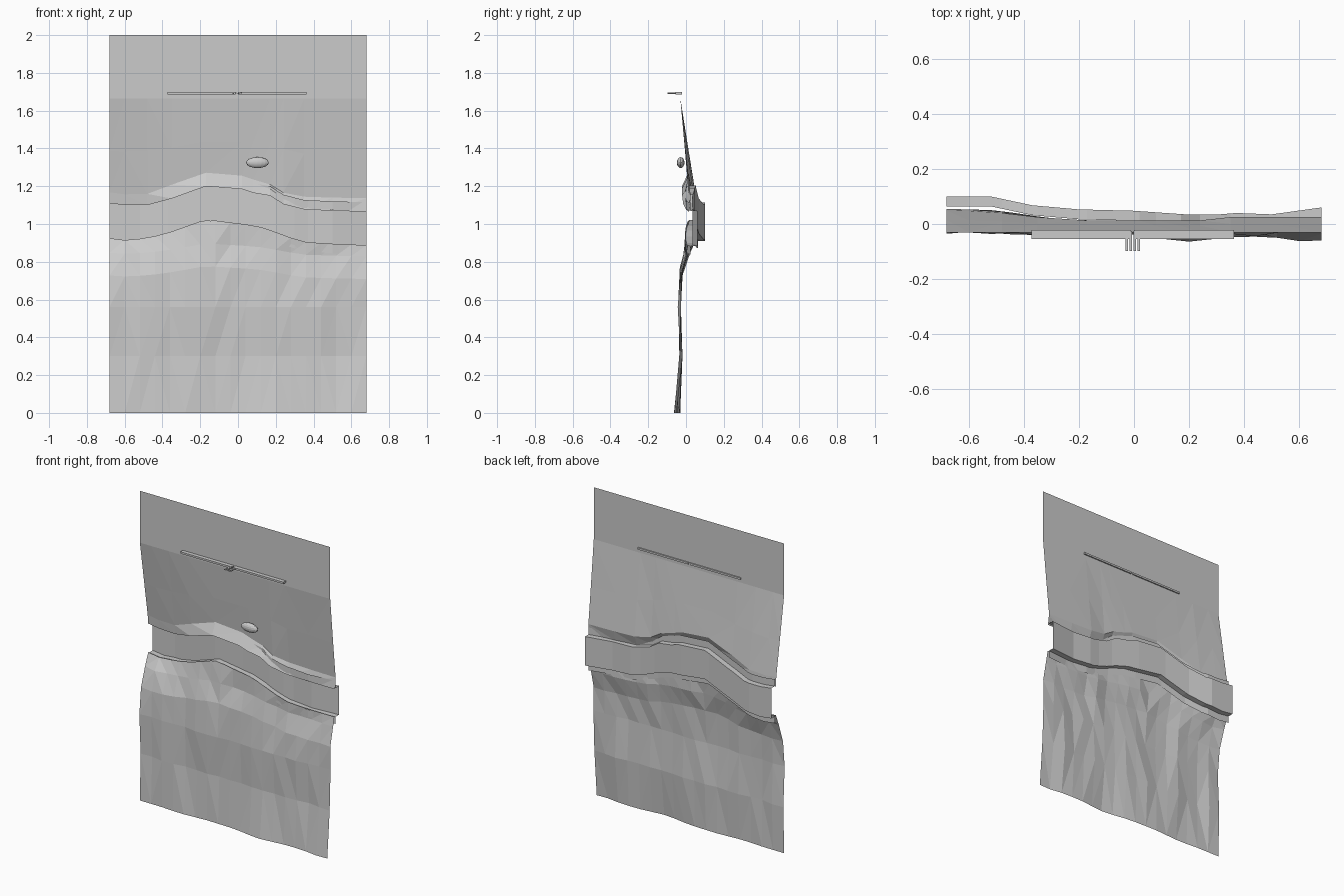
import bpy, bmesh, random
from mathutils import Matrix

if "Cube" in bpy.data.objects:
    bpy.data.objects.remove(bpy.data.objects["Cube"])
random.seed(4)


def lerp(table, x):
    """Piecewise linear lookup."""
    for (x0, v0), (x1, v1) in zip(table, table[1:]):
        if x <= x1:
            return v0 + (v1 - v0) * (x - x0) / (x1 - x0)
    return table[-1][1]


def finish(name, bm):
    bmesh.ops.recalc_face_normals(bm, faces=bm.faces)
    me = bpy.data.meshes.new(name)
    bm.to_mesh(me)
    bm.free()
    ob = bpy.data.objects.new(name, me)
    bpy.context.collection.objects.link(ob)
    return ob


def sheet(name, rows, tri=False):
    """Loft a sheet through rows of points."""
    bm = bmesh.new()
    vs = [[bm.verts.new(p) for p in r] for r in rows]
    for a, b in zip(vs, vs[1:]):
        for i in range(len(a) - 1):
            bm.faces.new((a[i], a[i + 1], b[i + 1], b[i]))
    if tri:
        bmesh.ops.triangulate(bm, faces=bm.faces)
    return finish(name, bm)


def box(bm, x0, x1, y0, y1, z0, z1):
    m = Matrix.Translation(((x0 + x1) / 2, (y0 + y1) / 2, (z0 + z1) / 2))
    bmesh.ops.create_cube(bm, size=1, matrix=m @ Matrix.Diagonal((x1 - x0, y1 - y0, z1 - z0, 1)))


# winding line of the channel: upper edge height and back depth
TOP = [(-.68, 1.11), (-.6, 1.10), (-.48, 1.10), (-.35, 1.135), (-.17, 1.20), (.02, 1.185),
       (.08, 1.165), (.17, 1.15), (.24, 1.105), (.35, 1.077), (.5, 1.07), (.68, 1.065)]
LOW = [(-.68, .925), (-.6, .915), (-.48, .925), (-.35, .96), (-.17, 1.025), (.02, 1.00),
       (.08, .995), (.17, .97), (.24, .94), (.35, .905), (.5, .895), (.68, .888)]
BACK = [(-.68, .10), (-.52, .10), (-.37, .068), (-.2, .053), (0, .048), (.2, .034),
        (.3, .034), (.37, .04), (.5, .035), (.68, .06)]
LIP = [(-.68, .055), (-.5, .05), (-.36, .012), (-.17, -.022), (.05, -.022), (.2, -.02), (.35, .0), (.68, .015)]
LOWLIP = [(-.68, .055), (-.5, .05), (-.3, .02), (0, .005), (.2, -.005), (.4, -.005), (.68, .012)]
FOOT = [(-.68, -.03), (-.5, -.032), (-.4, -.042), (-.2, -.03), (0, -.035), (.18, -.066),
        (.38, -.045), (.5, -.047), (.6, -.062), (.68, -.06)]
XS = sorted({p[0] for p in TOP} | {p[0] for p in BACK})

# channel strip with a flange above and below
rows = []
for edge, off, dy in [(TOP, .05, -.036), (TOP, .005, -.036), (TOP, .005, 0),
                      (LOW, -.005, 0), (LOW, -.005, -.036), (LOW, -.05, -.036)]:
    rows.append([(x, lerp(BACK, x) + dy, lerp(edge, x) + off) for x in XS])
sheet("channel_strip", rows)

# upper sheet
XU = [-.68, -.6, -.48, -.35, -.17, .02, .08, .17, .24, .35, .5, .68]
upper = [[(x, -.03, 2) for x in XU], [(x, -.03, 1.665) for x in XU]]
for t in (.55, 1):
    upper.append([(x, -.03 + t * (max(.025, lerp(LIP, x) * .9) + .03 - .012 * (abs(x) < .3)),
                   1.665 + t * (lerp(TOP, x) + .065 - 1.665) + random.uniform(-.01, .01)) for x in XU])
upper.append([(x, lerp(LIP, x), lerp(TOP, x)) for x in XU])
sheet("upper_sheet", upper, True)

# lower sheet, crumpled towards the foot
XL = [-.68 + 1.36 * i / 17 for i in range(18)]
lower = [[(x, lerp(LOWLIP, x), lerp(LOW, x)) for x in XL]]
for z, mid, k in [(.86, .0, .35), (.74, -.025, .1), (.56, -.035, .05), (.30, -.027, .0)]:
    row = []
    for x in XL:
        dz = (lerp(LOW, x) - .95) * .5 if z > .7 else 0
        row.append((x, mid + k * (lerp(LOWLIP, x) - .01) + random.uniform(-.009, .009), z + dz))
    lower.append(row)
lower.append([(x, lerp(FOOT, x), 0) for x in XL])
sheet("lower_sheet", lower, True)

# horizontal bar with forward prongs
bm = bmesh.new()
box(bm, -.373, -.012, -.055, -.022, 1.686, 1.698)
box(bm, .0, .363, -.055, -.022, 1.686, 1.698)
finish("cross_bar", bm)
bm = bmesh.new()
for i in range(4):
    x = -.03 + i * .014
    z = 1.688 + .003 * (i % 2)
    box(bm, x, x + .009, -.098, -.026, z, z + .006)
finish("bar_prongs", bm)

# oval pebble
bm = bmesh.new()
bmesh.ops.create_uvsphere(bm, u_segments=16, v_segments=8, radius=1,
                          matrix=Matrix.Translation((.103, -.028, 1.325)) @ Matrix.Diagonal((.06, .02, .029, 1)))
finish("oval_pebble", bm)
